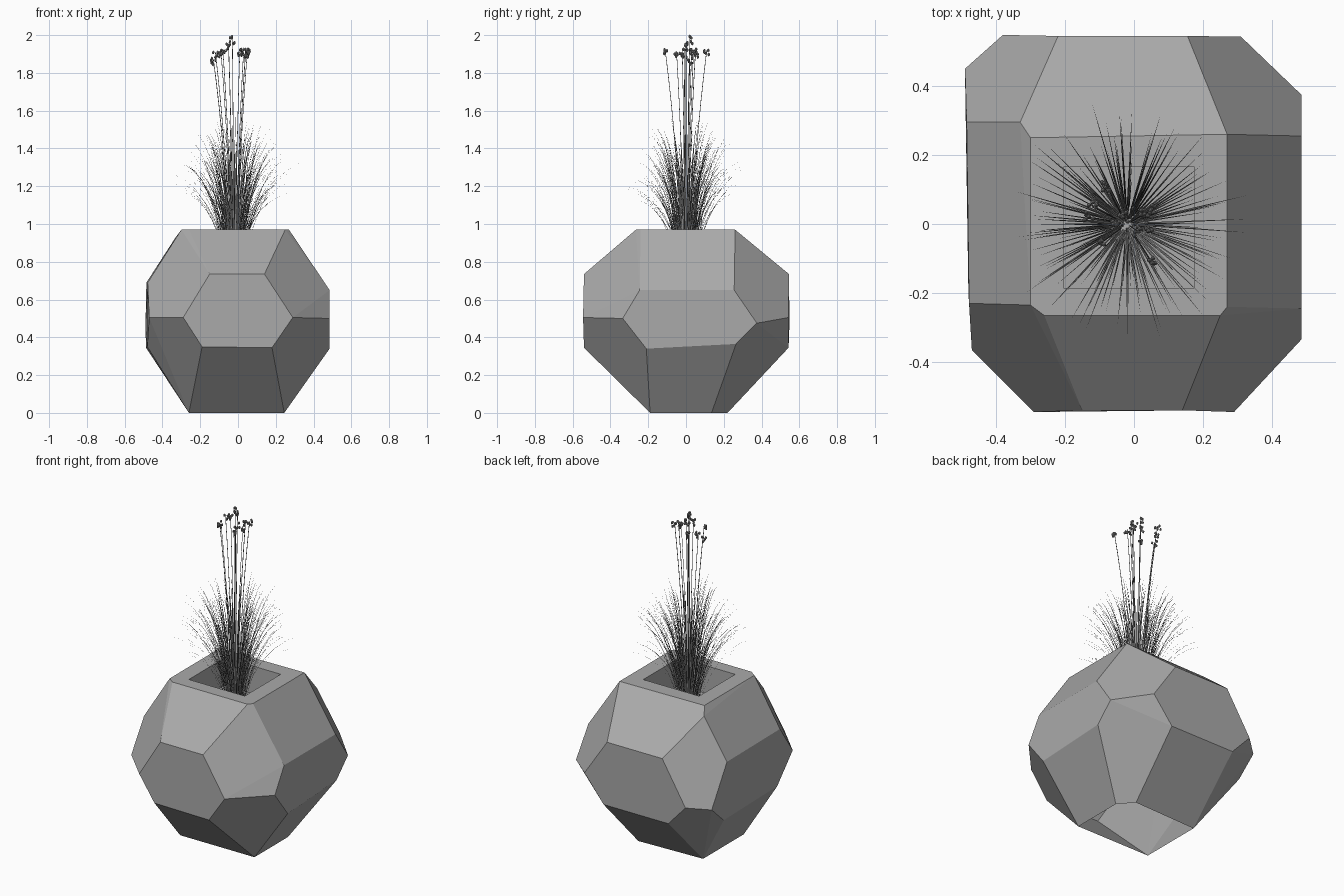
import bpy, bmesh, math, random
from mathutils import Vector

if "Cube" in bpy.data.objects:
    bpy.data.objects.remove(bpy.data.objects["Cube"])

random.seed(4)


def material(name, grey):
    m = bpy.data.materials.new(name)
    m.diffuse_color = (grey, grey, grey, 1)
    m.use_nodes = True
    m.node_tree.nodes["Principled BSDF"].inputs["Base Color"].default_value = m.diffuse_color
    return m


stone = material("stone_grey", .40)
dark = material("plant_dark_grey", .25)


def add_object(name, bm, mat=None):
    bmesh.ops.recalc_face_normals(bm, faces=bm.faces)
    mesh = bpy.data.meshes.new(name)
    bm.to_mesh(mesh)
    bm.free()
    if mat:
        mesh.materials.append(mat)
    ob = bpy.data.objects.new(name, mesh)
    bpy.context.collection.objects.link(ob)
    return ob


# Faceted pot: convex hull over the facet corners
corners = [
    # rim
    (-.30, .25, .97), (.27, .26, .97), (.27, -.24, .97), (.25, -.265, .97),
    (-.26, -.265, .97), (-.30, -.235, .97), (-.33, .295, .93),
    # front hexagon
    (-.29, -.545, .505), (-.19, -.54, .35), (.18, -.54, .345),
    (.29, -.545, .505), (.14, -.54, .735), (-.15, -.54, .735),
    # right hexagon
    (.485, -.335, .5), (.485, -.245, .65), (.485, .255, .65),
    (.485, .375, .475), (.485, .265, .365), (.485, -.21, .34),
    # back hexagon
    (.31, .543, .505), (.155, .545, .735), (-.22, .545, .735),
    (-.38, .548, .475), (-.26, .543, .345), (.18, .543, .345),
    # left hexagon
    (-.49, .45, .455), (-.485, .295, .69), (-.478, -.23, .69),
    (-.47, -.365, .505), (-.48, -.2, .35), (-.487, .33, .345),
    # foot
    (-.26, -.19, 0), (.245, -.19, 0), (.245, .135, 0),
    (.17, .22, 0), (-.26, .205, 0),
]
bm = bmesh.new()
for c in corners:
    bm.verts.new(c)
bmesh.ops.convex_hull(bm, input=bm.verts)
bmesh.ops.delete(bm, geom=[v for v in bm.verts if not v.link_faces], context='VERTS')
bmesh.ops.dissolve_limit(bm, angle_limit=math.radians(4), verts=bm.verts, edges=bm.edges)
pot = add_object("faceted_pot", bm, stone)

# Square planting hole with a soil floor
SOIL = 0.8
bm = bmesh.new()
bmesh.ops.create_cube(bm, size=1)
for v in bm.verts:
    v.co = Vector((v.co.x * .38 - .015, v.co.y * .35 - .01, SOIL if v.co.z < 0 else 1.2))
cutter = add_object("hole_cutter", bm, stone)
cutter.hide_render = True
cut = pot.modifiers.new("hole", 'BOOLEAN')
cut.object = cutter
cut.operation = 'DIFFERENCE'
cut.solver = 'EXACT'
graph = bpy.context.evaluated_depsgraph_get()
carved = bpy.data.meshes.new_from_object(pot.evaluated_get(graph))
pot.modifiers.clear()
bpy.data.objects.remove(cutter)

# The pot is a shell with an open underside
bm = bmesh.new()
bm.from_mesh(carved)
bottom = [f for f in bm.faces if all(v.co.z < .01 for v in f.verts)]
bmesh.ops.delete(bm, geom=bottom, context='FACES')
bm.to_mesh(carved)
bm.free()
pot.data = carved

# Grass tuft: thin tapering blades arching outwards
CX, CY = -.02, .0
bm = bmesh.new()
COUNT, SEG = 190, 7
for i in range(COUNT):
    a = i * 2.39996 + random.uniform(-.15, .15)
    out = Vector((math.cos(a), math.sin(a), 0))
    side = Vector((-out.y, out.x, 0))
    k = math.sqrt((i + .5) / COUNT)
    reach = .03 + .27 * k + random.uniform(-.04, .03)
    top = 1.56 - 3.4 * max(0, reach - .08) ** 1.7 + random.uniform(-.17, .02)
    base, width = random.uniform(.01, .06), random.uniform(.002, .0032)
    rows = []
    for j in range(SEG + 1):
        t = j / SEG
        r = base + reach * (.5 * t + .5 * t ** 2.2)
        z = SOIL + (top - SOIL) * (1.35 * t - .35 * t ** 3)
        p = Vector((CX, CY, z)) + out * r
        w = width * (1 - t) ** .6
        rows.append([bm.verts.new(p)] if j == SEG else
                    [bm.verts.new(p - side * w), bm.verts.new(p + side * w)])
    for lo, hi in zip(rows, rows[1:]):
        bm.faces.new([lo[0], lo[1]] + hi[::-1])
add_object("grass_blades", bm, dark)

# Tall flower stalks, with a cluster of small buds on each tip
tips = [(-.13, .02, 1.87), (-.12, .05, 1.91), (-.09, -.05, 1.91), (-.08, .11, 1.92),
        (-.05, .0, 1.945), (-.03, .02, 1.985), (.01, -.02, 1.92), (.03, .03, 1.92),
        (.05, -.11, 1.92), (.05, .04, 1.92), (.04, -.01, 1.91)]
curve = bpy.data.curves.new("flower_stalks", 'CURVE')
curve.dimensions = '3D'
curve.bevel_depth = .0018
curve.bevel_resolution = 0
curve.materials.append(dark)
buds = bmesh.new()
for x, y, z in tips:
    sp = curve.splines.new('POLY')
    sp.points.add(8)
    for j, pt in enumerate(sp.points):
        t = j / 8
        f = .25 + .2 * t + .55 * t ** 2
        pt.co = (CX + (x - CX) * f, CY + (y - CY) * f, SOIL + (z - SOIL) * t, 1)
    for j in range(6):
        c = Vector((x, y, z)) + Vector((random.uniform(-.014, .014),
                                        random.uniform(-.014, .014),
                                        random.uniform(-.03, .008)))
        made = bmesh.ops.create_icosphere(buds, subdivisions=1, radius=.007)
        for v in made['verts']:
            v.co = Vector((v.co.x, v.co.y, v.co.z * 1.4)) + c
stalks = bpy.data.objects.new("flower_stalks", curve)
bpy.context.collection.objects.link(stalks)
add_object("flower_buds", buds, dark)
